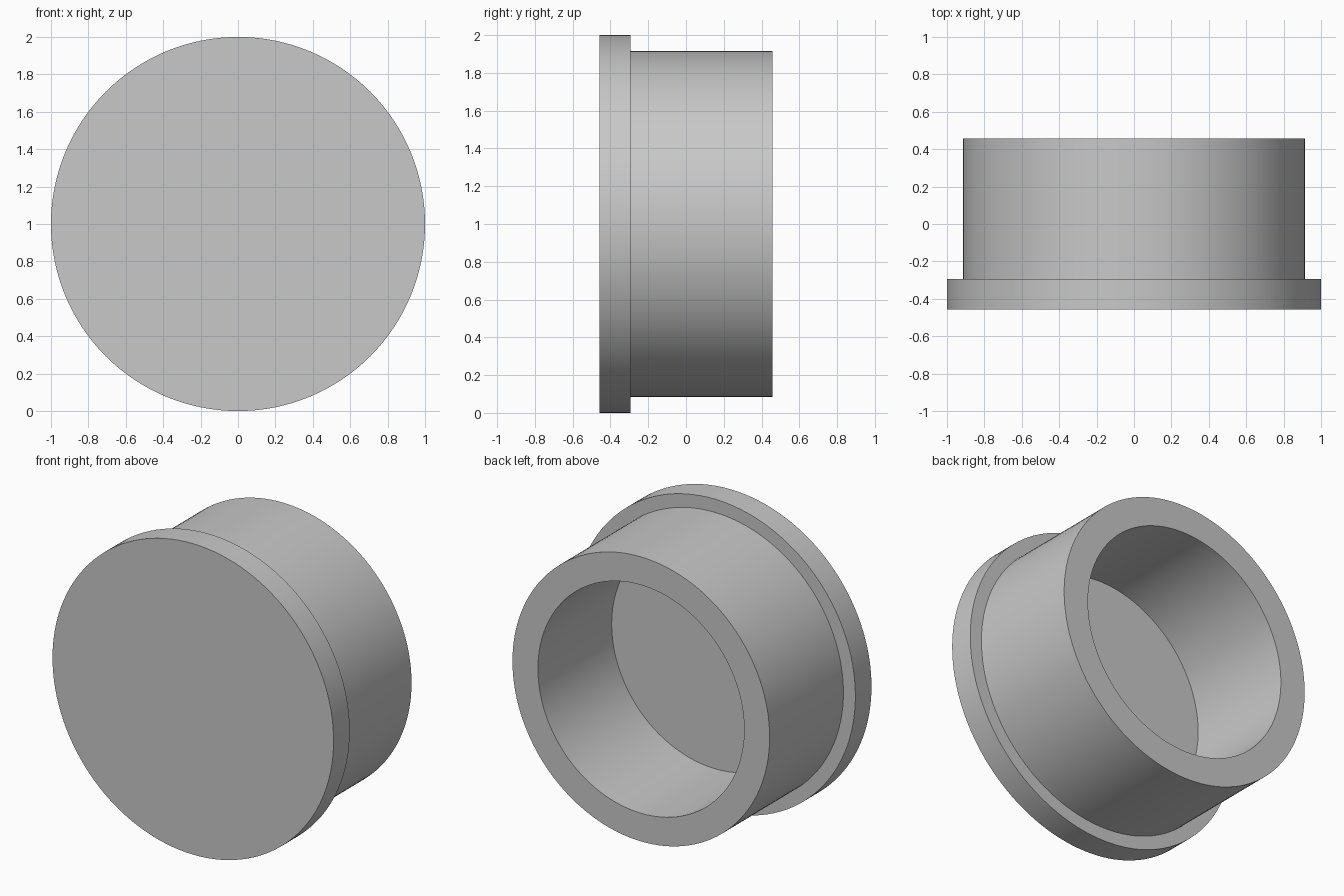
import bpy, bmesh, math
from mathutils import Vector

cube = bpy.data.objects.get("Cube")
if cube:
    bpy.data.objects.remove(cube, do_unlink=True)

# Main dimensions
SEGMENTS = 128
FLANGE_R, BODY_R, BORE_R = 1.0, 0.915, 0.734
FRONT, STEP, BACK = -0.457, -0.293, 0.457

grey = bpy.data.materials.new("light grey")
grey.use_nodes = True
colour = (0.58, 0.58, 0.58, 1)
grey.diffuse_color = colour
grey.node_tree.nodes["Principled BSDF"].inputs["Base Color"].default_value = colour


def lathe(name, profile, material):
    """Turn a (radius, y) profile around the y axis, capping both ends."""
    bm = bmesh.new()
    rings = []
    for radius, y in profile:
        angles = [math.tau * i / SEGMENTS for i in range(SEGMENTS)]
        rings.append([bm.verts.new(Vector((radius * math.cos(a), y, radius * math.sin(a))))
                      for a in angles])
    for a, b in zip(rings, rings[1:]):
        for i in range(SEGMENTS):
            j = (i + 1) % SEGMENTS
            bm.faces.new((a[i], a[j], b[j], b[i]))
    bm.faces.new(rings[0])
    bm.faces.new(rings[-1])
    bmesh.ops.recalc_face_normals(bm, faces=bm.faces)
    mesh = bpy.data.meshes.new(name)
    bm.to_mesh(mesh)
    bm.free()
    mesh.materials.append(material)
    obj = bpy.data.objects.new(name, mesh)
    bpy.context.collection.objects.link(obj)
    return obj


# Flanged plug: front disc, flange edge, step, body, rim, bore and bore floor
plug = lathe("flanged_plug", [
    (FLANGE_R, FRONT), (FLANGE_R, STEP),
    (BODY_R, STEP), (BODY_R, BACK),
    (BORE_R, BACK), (BORE_R, STEP),
], grey)
plug.location.z = FLANGE_R

# Smooth walls with crisp rims
bpy.ops.object.select_all(action='DESELECT')
plug.select_set(True)
bpy.context.view_layer.objects.active = plug
bpy.ops.object.shade_smooth_by_angle(angle=math.radians(30))
